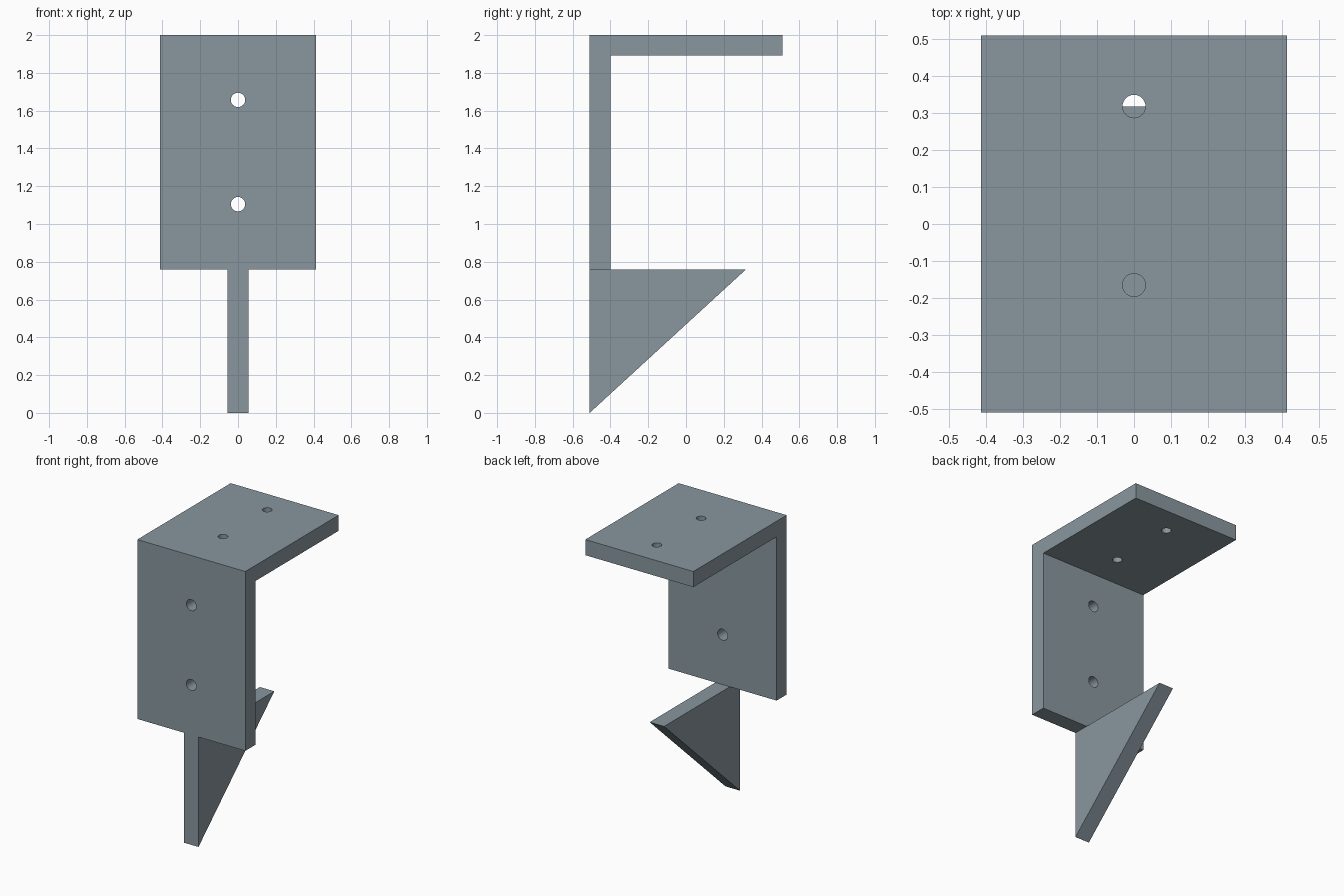
import bpy, bmesh
from math import pi

if "Cube" in bpy.data.objects:
    bpy.data.objects.remove(bpy.data.objects["Cube"])

# Dark blue-grey metal
metal = bpy.data.materials.new("blue_grey_metal")
metal.diffuse_color = (0.25, 0.31, 0.345, 1.0)
metal.use_nodes = True
metal.node_tree.nodes["Principled BSDF"].inputs["Base Color"].default_value = metal.diffuse_color


def extrude_profile(name, points, half_width):
    """Prism from a (y, z) profile, extruded symmetrically along x."""
    bm = bmesh.new()
    face = bm.faces.new([bm.verts.new((-half_width, y, z)) for y, z in points])
    result = bmesh.ops.extrude_face_region(bm, geom=[face])
    verts = [v for v in result["geom"] if isinstance(v, bmesh.types.BMVert)]
    bmesh.ops.translate(bm, verts=verts, vec=(2 * half_width, 0, 0))
    bmesh.ops.recalc_face_normals(bm, faces=bm.faces)
    mesh = bpy.data.meshes.new(name)
    bm.to_mesh(mesh)
    bm.free()
    mesh.materials.append(metal)
    obj = bpy.data.objects.new(name, mesh)
    bpy.context.collection.objects.link(obj)
    return obj


def drill(obj, name, radius, location, rotation=(0, 0, 0)):
    """Cut a round through-hole and discard the cutter."""
    bpy.ops.mesh.primitive_cylinder_add(vertices=32, radius=radius, depth=0.4,
                                        location=location, rotation=rotation)
    cutter = bpy.context.object
    cutter.name = name
    cutter.hide_render = True
    cutter.data.materials.append(metal)
    mod = obj.modifiers.new(name, 'BOOLEAN')
    mod.operation = 'DIFFERENCE'
    mod.solver = 'EXACT'
    mod.object = cutter
    bpy.context.view_layer.objects.active = obj
    bpy.ops.object.modifier_apply(modifier=mod.name)
    bpy.data.objects.remove(cutter)


# L-shaped bracket: upright plate and top shelf in one profile
bracket = extrude_profile("angle_bracket", [
    (-0.51, 0.76), (-0.4, 0.76), (-0.4, 1.892),
    (0.51, 1.892), (0.51, 2.0), (-0.51, 2.0)], 0.413)

# Screw holes in the upright plate
for z in (1.105, 1.657):
    drill(bracket, "upright_hole", 0.038, (0, -0.456, z), (pi / 2, 0, 0))

# Screw holes in the top shelf
for y in (-0.165, 0.318):
    drill(bracket, "shelf_hole", 0.031, (0, y, 1.95))

# Triangular fin hanging below the upright plate
extrude_profile("triangular_fin", [(-0.51, 0.0), (0.318, 0.76), (-0.51, 0.76)], 0.055)
